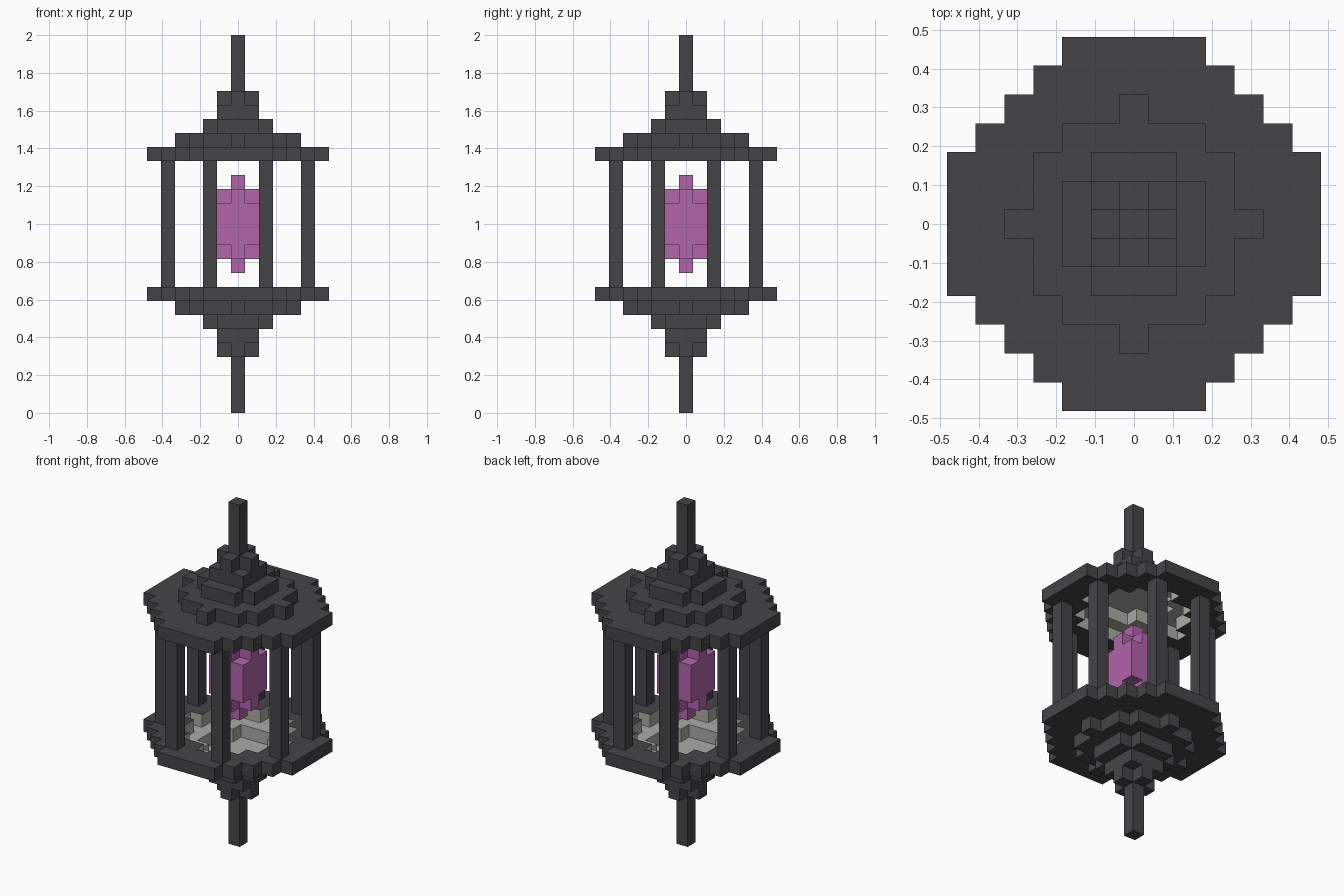
import bpy
import bmesh

UNIT = 2 / 27      # edge of one block
TOP = 26           # highest block layer

cube = bpy.data.objects.get("Cube")
if cube:
    bpy.data.objects.remove(cube, do_unlink=True)


def make_material(name, rgb):
    linear = [((c / 255 + 0.055) / 1.055) ** 2.4 for c in rgb] + [1]
    mat = bpy.data.materials.new(name)
    mat.use_nodes = True
    mat.diffuse_color = linear
    mat.node_tree.nodes["Principled BSDF"].inputs["Base Color"].default_value = linear
    return mat


iron = make_material("dark iron", (69, 69, 73))
lining = make_material("pale lining", (170, 170, 165))
crystal_pink = make_material("crystal pink", (178, 101, 170))


def shape(widths):
    """Cells of a symmetric plan; widths[j] is the half width of row j from the middle."""
    n = len(widths) - 1
    return {(i, j) for j in range(-n, n + 1)
            for i in range(-widths[abs(j)], widths[abs(j)] + 1)}


def layer(plan, *levels):
    return {(i, j, k) for i, j in plan for k in levels}


def flip(cells):
    return {(i, j, TOP - k) for i, j, k in cells}


def build(name, cells, materials, cavity=()):
    """Skin the blocks; faces that look into the cavity take the second material."""
    bm = bmesh.new()
    verts = {}

    def vert(p):
        if p not in verts:
            x, y, z = p
            verts[p] = bm.verts.new(((x - 0.5) * UNIT, (y - 0.5) * UNIT, z * UNIT))
        return verts[p]

    for cell in sorted(cells):
        for axis in range(3):
            for side in (0, 1):
                near = list(cell)
                near[axis] += 2 * side - 1
                if tuple(near) in cells:
                    continue
                u, v = (axis + 1) % 3, (axis + 2) % 3
                corners = []
                for a, b in ((0, 0), (1, 0), (1, 1), (0, 1)):
                    p = list(cell)
                    p[axis] += side
                    p[u] += a
                    p[v] += b
                    corners.append(vert(tuple(p)))
                face = bm.faces.new(corners if side else corners[::-1])
                face.material_index = int(tuple(near) in cavity)
    mesh = bpy.data.meshes.new(name)
    bm.to_mesh(mesh)
    bm.free()
    for mat in materials:
        mesh.materials.append(mat)
    obj = bpy.data.objects.new(name, mesh)
    bpy.context.collection.objects.link(obj)


# Plans shared by the two caps
dot = shape([0])
plus = shape([1, 0])
square = shape([1, 1])
small = shape([2, 2, 1])
medium = shape([4, 3, 3, 2, 0])
wide = shape([6, 6, 6, 5, 4, 3, 2])

# Stepped cap with a lined hollow, and its spike; the roof mirrors the base
cap = (layer(plus, 4) | layer(square, 5) | layer(small, 6)
       | layer(medium - small, 7) | layer(wide - medium, 8))
hollow = layer(small, 7) | layer(medium, 8)
spike = layer(dot, *range(4))
build("base_cap", cap, [iron, lining], hollow)
build("roof_cap", flip(cap), [iron, lining], flip(hollow))
build("bottom_spike", spike, [iron])
build("top_spike", flip(spike), [iron])

# Eight posts between the caps
for sx in (-1, 1):
    for sy in (-1, 1):
        for a, b in ((5, 2), (2, 5)):
            build("post", layer({(sx * a, sy * b)}, *range(9, 18)), [iron])

# Floating crystal
tip = layer(dot, 10) | layer(plus, 11)
build("crystal", tip | flip(tip) | layer(square, 12, 13, 14), [crystal_pink])
